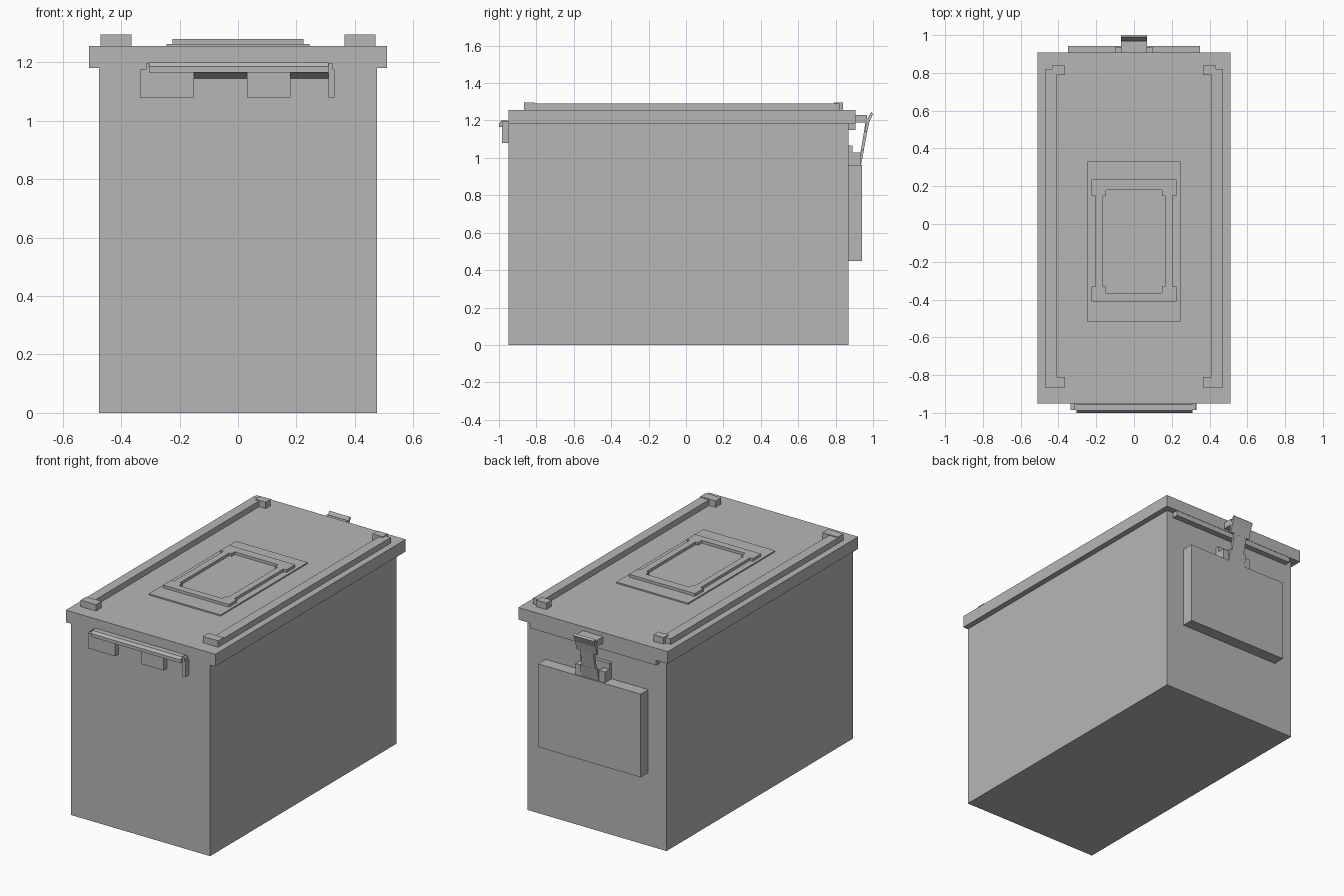
import bpy, bmesh

if "Cube" in bpy.data.objects:
    bpy.data.objects.remove(bpy.data.objects["Cube"])

grey = bpy.data.materials.new("painted grey metal")
grey.diffuse_color = (0.47, 0.47, 0.47, 1)
grey.use_nodes = True
grey.node_tree.nodes["Principled BSDF"].inputs["Base Color"].default_value = grey.diffuse_color


def finish(name, bm):
    bmesh.ops.recalc_face_normals(bm, faces=bm.faces)
    me = bpy.data.meshes.new(name)
    bm.to_mesh(me)
    bm.free()
    me.materials.append(grey)
    ob = bpy.data.objects.new(name, me)
    bpy.context.collection.objects.link(ob)
    return ob


def prism(name, pts, axis, a, b):
    """Extrude a 2D outline from a to b: axis 'x' takes (y, z), axis 'z' takes (x, y)."""
    bm = bmesh.new()
    place = (lambda p: (a, *p)) if axis == "x" else (lambda p: (*p, a))
    face = bm.faces.new([bm.verts.new(place(p)) for p in pts])
    out = bmesh.ops.extrude_face_region(bm, geom=[face])
    d = (b - a, 0, 0) if axis == "x" else (0, 0, b - a)
    bmesh.ops.translate(bm, vec=d, verts=[v for v in out["geom"] if isinstance(v, bmesh.types.BMVert)])
    return finish(name, bm)


def box(name, x0, x1, y0, y1, z0, z1):
    return prism(name, [(x0, y0), (x1, y0), (x1, y1), (x0, y1)], "z", z0, z1)


# Main can and lid
box("can_body", -0.475, 0.475, -0.95, 0.868, 0, 1.2)
box("lid", -0.51, 0.51, -0.95, 0.907, 1.18, 1.255)
box("lid_back_lip", -0.43, 0.43, 0.86, 0.905, 1.148, 1.19)

# Stacking rails with feet turned inwards at both ends
for s, side in ((-1, "left"), (1, "right")):
    rail = [(0.41, -0.82), (0.37, -0.82), (0.37, -0.865), (0.47, -0.865),
            (0.47, 0.82), (0.435, 0.82), (0.435, 0.84), (0.37, 0.84),
            (0.37, 0.79), (0.41, 0.79)]
    prism("rail_" + side, [(s * x, y) for x, y in rail], "z", 1.25, 1.29)
    for y0, y1, x1, end in ((-0.865, -0.81, 0.47, "front"), (0.79, 0.84, 0.435, "back")):
        box(f"rail_foot_{side}_{end}", *sorted((s * 0.365, s * x1)), y0, y1, 1.25, 1.295)

# Lid handle: thin base plate and raised frame
box("lid_handle_plate", -0.245, 0.245, -0.52, 0.33, 1.25, 1.263)
for y0, y1, end in ((-0.41, -0.365, "front"), (0.18, 0.235, "back")):
    box("lid_handle_bar_" + end, -0.225, 0.225, y0, y1, 1.255, 1.28)
for s, side in ((-1, "left"), (1, "right")):
    box("lid_handle_side_" + side, *sorted((s * 0.165, s * 0.205)), -0.37, 0.19, 1.255, 1.28)
    for y0, y1, end in ((-0.37, -0.33, "front"), (0.15, 0.19, "back")):
        box(f"lid_handle_corner_{side}_{end}", *sorted((s * 0.148, s * 0.225)), y0, y1, 1.255, 1.28)

# Front hinge: rolled bar above three leaves
hinge = [(-0.94, 1.145), (-0.95, 1.145), (-0.985, 1.165), (-1.0, 1.165),
         (-1.0, 1.185), (-0.988, 1.2), (-0.955, 1.2), (-0.94, 1.185)]
prism("hinge_bar", hinge, "x", -0.305, 0.31)
for i, (x0, x1) in enumerate(((-0.335, -0.15), (0.03, 0.18), (0.31, 0.33))):
    box(f"hinge_leaf_{i + 1}", x0, x1, -0.985, -0.94, 1.08, 1.175)
box("hinge_end_left", -0.315, -0.3, -0.985, -0.94, 1.17, 1.195)
box("hinge_end_right", 0.305, 0.325, -0.985, -0.94, 1.17, 1.195)

# Back plate under the latch
box("back_plate", -0.35, 0.35, 0.86, 0.942, 0.45, 0.963)

# Latch bracket, lever and hook
box("latch_bracket_back", -0.1, 0.1, 0.86, 0.89, 0.96, 1.066)
for s, side in ((-1, "left"), (1, "right")):
    box("latch_bracket_cheek_" + side, *sorted((s * 0.06, s * 0.1)), 0.88, 0.935, 0.96, 1.03)
prism("latch_lever", [(0.922, 0.962), (0.936, 0.962), (0.978, 1.19), (0.96, 1.19)], "x", -0.045, 0.045)
prism("latch_lever_foot", [(0.915, 0.962), (0.936, 0.962), (0.951, 1.04), (0.935, 1.04)], "x", -0.06, 0.06)
prism("latch_head", [(0.955, 1.14), (0.969, 1.14), (0.98, 1.19), (1.0, 1.236),
                     (0.99, 1.245), (0.965, 1.2)], "x", -0.07, 0.07)
box("latch_hook", -0.07, 0.07, 0.9, 0.968, 1.19, 1.23)
